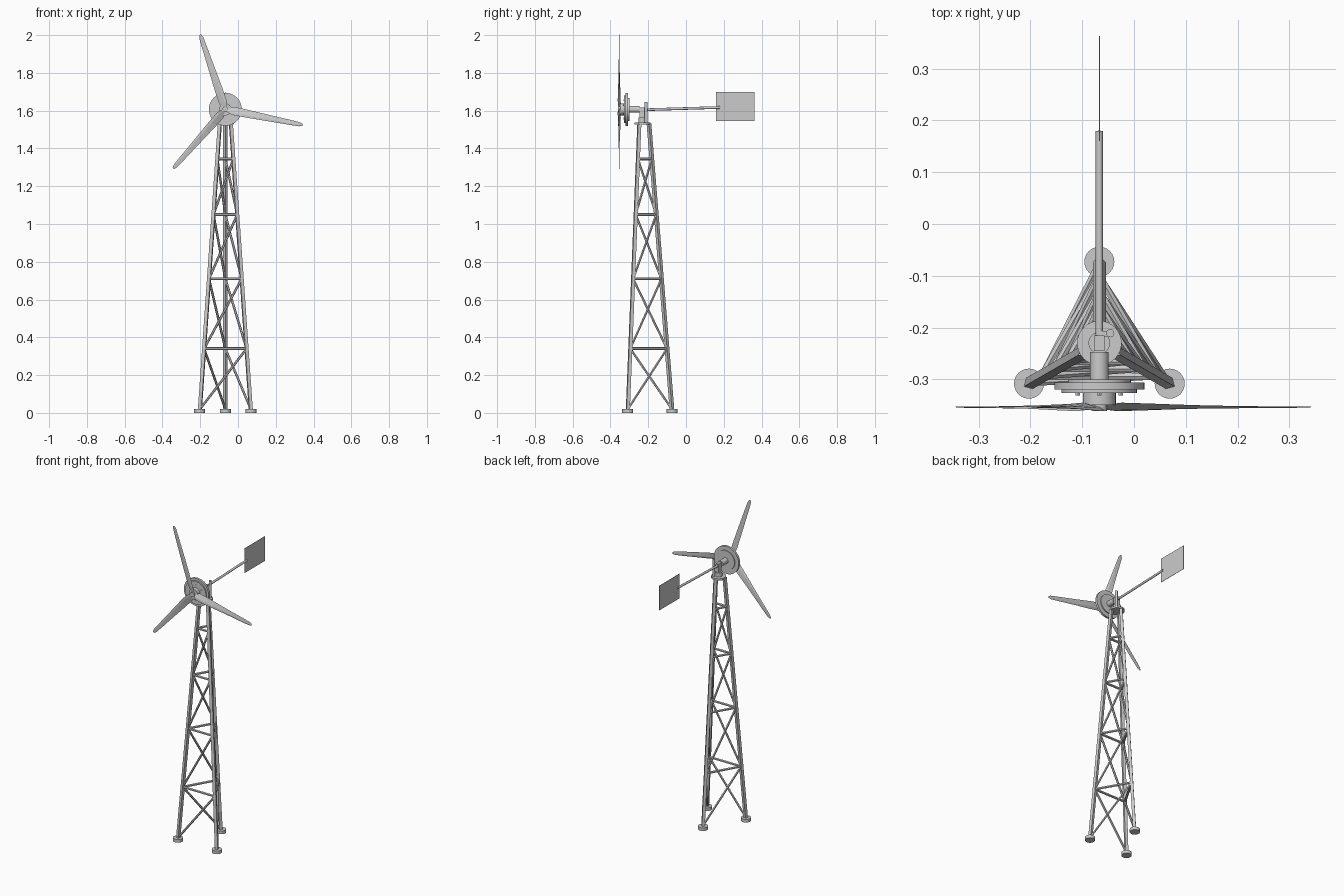
import bpy, bmesh, math
from mathutils import Vector

if "Cube" in bpy.data.objects:
    bpy.data.objects.remove(bpy.data.objects["Cube"])

CX, CY, HZ = -0.067, -0.23, 1.607      # tower axis and rotor height
TOP_Z, BASE_R, TOP_R = 1.53, 0.157, 0.034


def rod(name, a, b, radius, sides=16, r2=None):
    """Straight round or polygonal bar between two points."""
    a, b = Vector(a), Vector(b)
    d = b - a
    bm = bmesh.new()
    bmesh.ops.create_cone(bm, cap_ends=True, segments=sides, radius1=radius,
                          radius2=radius if r2 is None else r2, depth=d.length)
    me = bpy.data.meshes.new(name)
    bm.to_mesh(me)
    bm.free()
    ob = bpy.data.objects.new(name, me)
    bpy.context.collection.objects.link(ob)
    ob.rotation_mode = 'QUATERNION'
    ob.rotation_quaternion = d.to_track_quat('Z', 'Y')
    ob.location = (a + b) / 2
    if sides >= 12:
        bpy.context.view_layer.objects.active = ob
        bpy.ops.object.select_all(action='DESELECT')
        ob.select_set(True)
        bpy.ops.object.shade_smooth_by_angle(angle=math.radians(35))
    return ob


def box(name, x0, x1, y0, y1, z0, z1):
    bpy.ops.mesh.primitive_cube_add(size=1, location=((x0 + x1) / 2, (y0 + y1) / 2, (z0 + z1) / 2))
    ob = bpy.context.object
    ob.name = name
    ob.scale = (x1 - x0, y1 - y0, z1 - z0)
    return ob


def disc(name, y0, y1, radius, sides=32, r2=None):
    """Part of the rotor shaft line, running along y."""
    return rod(name, (CX, y0, HZ), (CX, y1, HZ), radius, sides, r2)


def corner(i, z):
    """Leg position at a height."""
    a = math.radians((210, 330, 90)[i % 3])
    r = BASE_R + (TOP_R - BASE_R) * z / TOP_Z
    return Vector((CX + r * math.cos(a), CY + r * math.sin(a), z))


# Tower legs, feet and bracing
levels = [0.02, 0.34, 0.71, 1.05, 1.345]
for i in range(3):
    rod("leg", corner(i, 0.01), corner(i, TOP_Z), 0.0125, 4)
    f = corner(i, 0)
    rod("foot", f, f + Vector((0, 0, 0.02)), 0.029, 24)
    for lo, hi in zip(levels, levels[1:]):
        rod("ring_bar", corner(i, hi), corner(i + 1, hi), 0.0075, 6)
        rod("diagonal_brace", corner(i, lo), corner(i + 1, hi), 0.0065, 6)

# Turntable on top of the tower
rod("top_plate", (CX, CY, 1.527), (CX, CY, 1.538), 0.043, 32)
rod("yaw_bearing", (CX, CY, 1.538), (CX, CY, 1.565), 0.021, 24)
box("yaw_block", CX - 0.010, CX + 0.010, -0.245, -0.215, 1.56, 1.618)
rod("side_post", (-0.046, -0.211, 1.535), (-0.046, -0.211, 1.645), 0.008, 16)
box("post_bracket", CX, -0.046, -0.217, -0.207, 1.595, 1.612)

# Generator and hub
disc("generator_shaft", -0.303, -0.247, 0.018, 24)
disc("rear_rotor_plate", -0.307, -0.300, 0.061)
disc("generator_disc", -0.320, -0.306, 0.087, 40)
disc("front_rotor_plate", -0.327, -0.320, 0.073)
disc("hub", -0.350, -0.327, 0.032, 24)
disc("hub_cap", -0.361, -0.348, 0.015, 16)
for k in range(6):
    a = math.radians(60 * k + 30)
    x, z = CX + 0.048 * math.cos(a), HZ + 0.048 * math.sin(a)
    rod("plate_bolt", (x, -0.331, z), (x, -0.325, z), 0.005, 6)


# Twisted, tapering blades: radius, chord, twist in degrees
profile = [(0.012, 0.026, 22), (0.04, 0.046, 21), (0.095, 0.045, 17), (0.15, 0.041, 13),
           (0.21, 0.036, 9), (0.28, 0.031, 6), (0.35, 0.027, 4), (0.40, 0.022, 2), (0.417, 0.010, 1)]


def blade(angle):
    a = math.radians(angle)
    out = Vector((math.cos(a), 0, math.sin(a)))
    side = Vector((-math.sin(a), 0, math.cos(a)))
    fwd = Vector((0, 1, 0))
    bm = bmesh.new()
    rings = []
    for r, chord, tw in profile:
        t = math.radians(tw)
        c = side * math.cos(t) + fwd * math.sin(t)
        n = fwd * math.cos(t) - side * math.sin(t)
        o = Vector((CX, -0.3535, HZ)) + out * r
        h = 0.06 * chord
        rings.append([bm.verts.new(o + c * (u * chord) + n * (v * h))
                      for u, v in ((-0.5, 0), (-0.2, 1), (0.5, 0), (-0.2, -1))])
    for p, q in zip(rings, rings[1:]):
        for k in range(4):
            bm.faces.new((p[k], p[(k + 1) % 4], q[(k + 1) % 4], q[k]))
    bm.faces.new(rings[0])
    bm.faces.new(rings[-1])
    bmesh.ops.recalc_face_normals(bm, faces=bm.faces)
    me = bpy.data.meshes.new("blade")
    bm.to_mesh(me)
    bm.free()
    bpy.context.collection.objects.link(bpy.data.objects.new("blade", me))


for k in range(3):
    blade(108.6 + 120 * k)

# Tail boom and vane
rod("tail_boom", (CX, -0.216, 1.605), (CX, 0.18, 1.617), 0.007, 12)
box("tail_vane", CX - 0.001, CX + 0.001, 0.16, 0.363, 1.545, 1.70)
